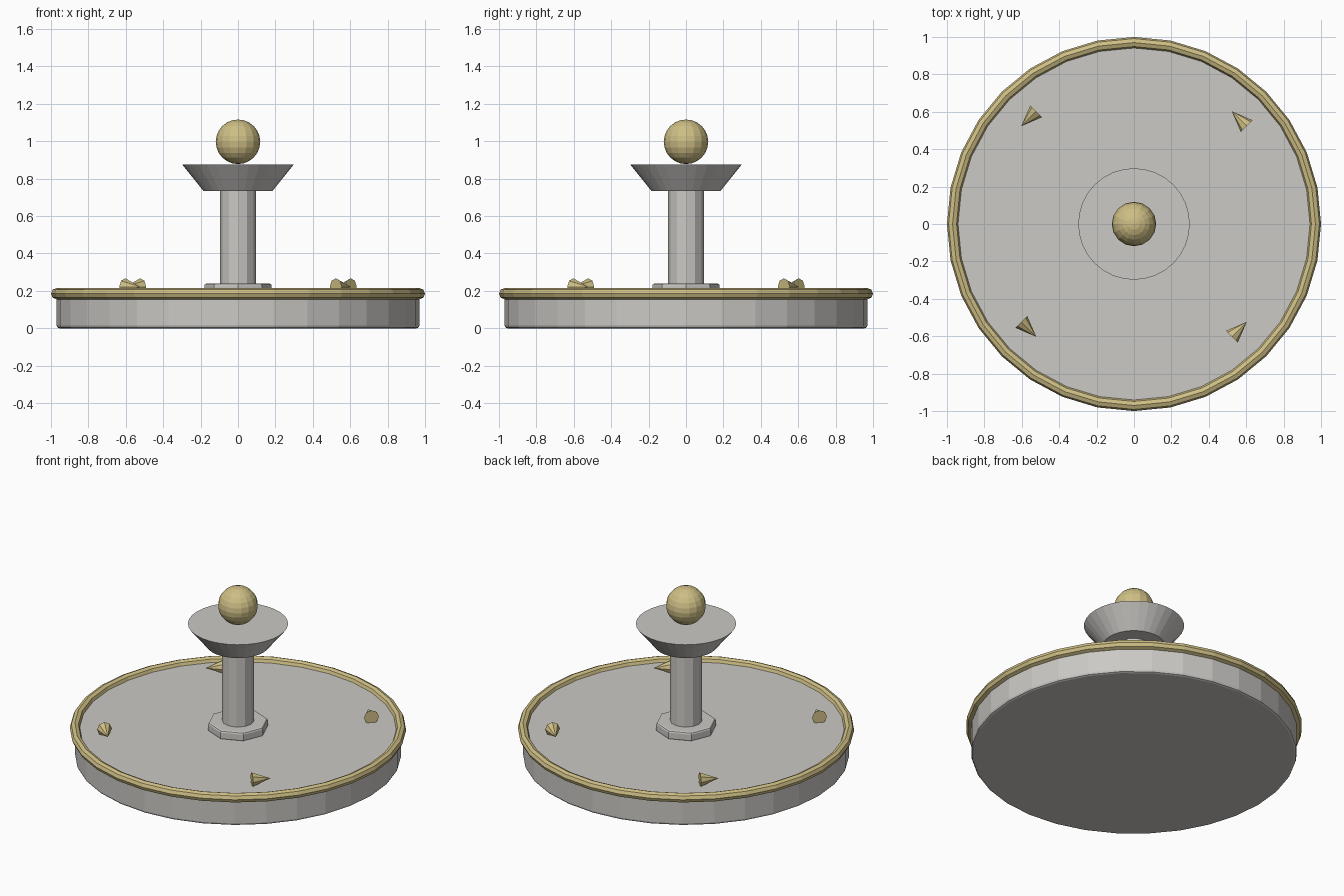
import bpy
import math
from mathutils import Vector

cube = bpy.data.objects.get("Cube")
if cube:
    bpy.data.objects.remove(cube, do_unlink=True)


def material(name, colour):
    mat = bpy.data.materials.new(name)
    mat.use_nodes = True
    mat.diffuse_color = colour
    mat.node_tree.nodes["Principled BSDF"].inputs["Base Color"].default_value = colour
    return mat


stone = material("pale stone", (0.60, 0.585, 0.56, 1))
brass = material("pale brass", (0.62, 0.52, 0.235, 1))


def finish(name, mat, bevel=0.0):
    obj = bpy.context.object
    obj.name = name
    obj.data.materials.clear()
    obj.data.materials.append(mat)
    if bevel:
        mod = obj.modifiers.new("soft edge", "BEVEL")
        mod.width = bevel
        mod.segments = 2
        mod.limit_method = "ANGLE"
        mod.angle_limit = math.radians(60)
    return obj


def drum(name, sides, r_low, r_high, z_low, z_high, bevel=0.0):
    # Turn by a quarter so that a corner lies on the x axis
    bpy.ops.mesh.primitive_cone_add(
        vertices=sides, radius1=r_low, radius2=r_high, depth=z_high - z_low,
        location=(0, 0, (z_low + z_high) / 2), rotation=(0, 0, math.pi / 2))
    return finish(name, stone, bevel)


# Round basin with its rim
drum("basin", 32, 0.97, 0.97, 0, 0.187, 0.015)
bpy.ops.mesh.primitive_torus_add(
    major_radius=0.97, minor_radius=0.03, major_segments=32, minor_segments=8,
    location=(0, 0, 0.185))
finish("basin_rim", brass)

# Central pedestal, upper bowl and ball
drum("pedestal_foot", 8, 0.18, 0.18, 0.18, 0.24, 0.012)
drum("pedestal_column", 12, 0.095, 0.095, 0.2, 0.75)
drum("upper_bowl", 32, 0.185, 0.298, 0.735, 0.875)
bpy.ops.mesh.primitive_uv_sphere_add(
    segments=16, ring_count=12, radius=0.119, location=(0, 0, 0.997))
finish("top_ball", brass)

# Four spouts lying on the basin, each pointing around the circle
for i in range(4):
    angle = math.radians(45 + 90 * i)
    along = Vector((-math.sin(angle), math.cos(angle), 0))
    bpy.ops.mesh.primitive_cone_add(
        vertices=8, radius1=0.045, radius2=0, depth=0.113,
        location=(0.796 * math.cos(angle), 0.796 * math.sin(angle), 0.222),
        rotation=along.to_track_quat("Z", "Y").to_euler())
    finish(f"spout_{i + 1}", brass)
